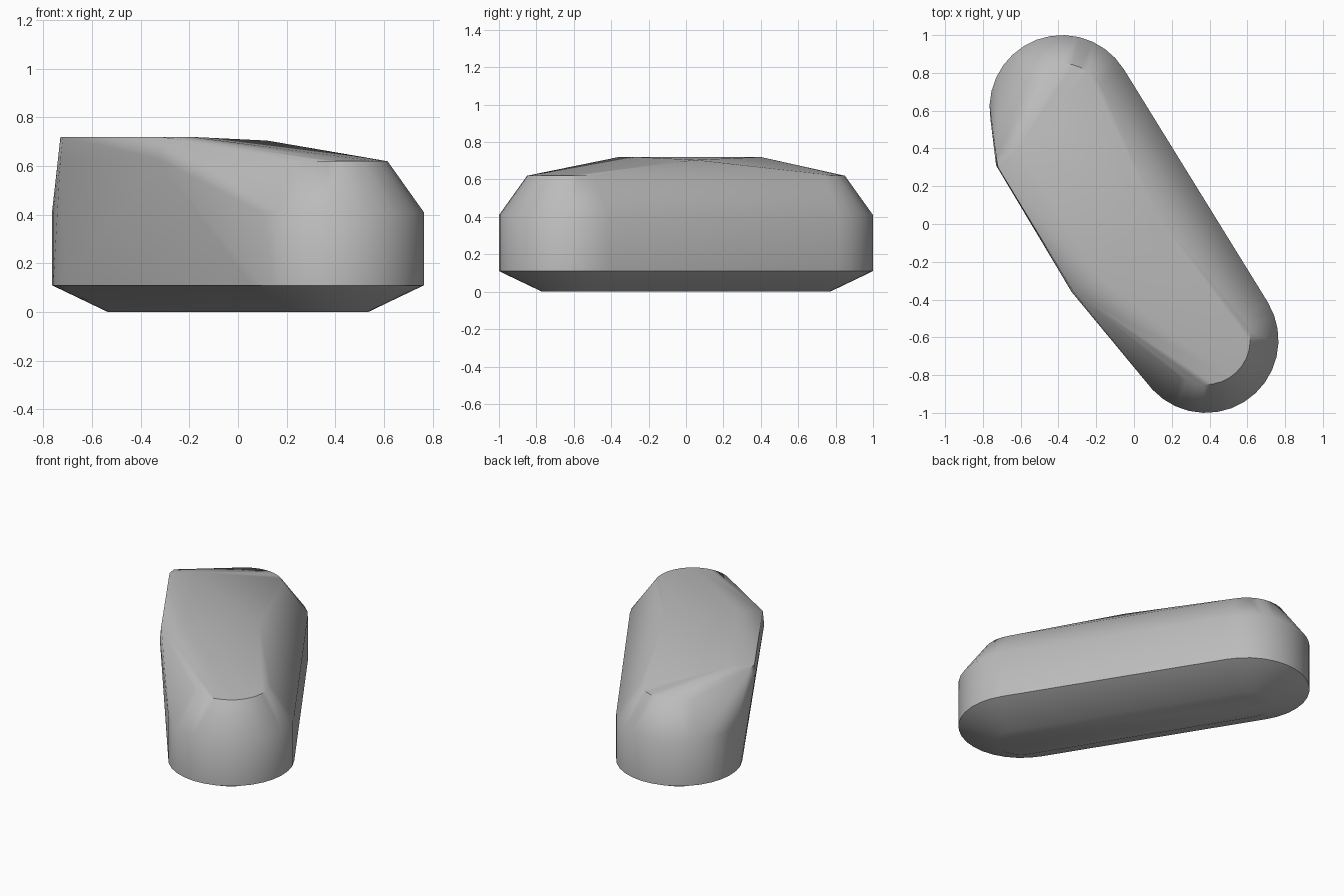
import bpy, bmesh, math
from mathutils import Vector

cube = bpy.data.objects.get("Cube")
if cube:
    bpy.data.objects.remove(cube)

stone = bpy.data.materials.new("mid grey")
stone.use_nodes = True
colour = (0.5, 0.5, 0.5, 1)
stone.diffuse_color = colour
stone.node_tree.nodes["Principled BSDF"].inputs["Base Color"].default_value = colour

END = Vector((0.38, -0.615))   # centre of one rounded end; the other is opposite
SEGMENTS = 16


def capsule_ring(radius, z):
    """Points of a level capsule outline: a half circle round each end."""
    heading = math.atan2(END.y, END.x)
    points = []
    for side in (0, 1):
        centre = END if side == 0 else -END
        for i in range(SEGMENTS + 1):
            a = heading + side * math.pi + math.pi * (i / SEGMENTS - 0.5)
            points.append((centre.x + radius * math.cos(a),
                           centre.y + radius * math.sin(a), z))
    return points


# Stacked outlines: base, lower rim, upper rim, shoulder
points = []
for radius, z in ((0.155, 0), (0.385, 0.11), (0.385, 0.41), (0.235, 0.62)):
    points += capsule_ring(radius, z)

# Raised crown with one overhanging flat side
TOP = 0.72
points += [(x, y, TOP) for x, y in ((-0.73, 0.36), (-0.72, 0.3), (-0.61, 0.4),
                                    (-0.32, -0.36), (-0.19, -0.27))]
points += [(0.12, 0.05, 0.705), (-0.73, 0.31, 0.63), (-0.33, -0.36, 0.63)]

# Wrap all outlines in one convex faceted body
bm = bmesh.new()
for p in points:
    bm.verts.new(p)
hull = bmesh.ops.convex_hull(bm, input=bm.verts)
loose = [v for v in bm.verts if not v.link_faces]
bmesh.ops.delete(bm, geom=loose, context='VERTS')
bmesh.ops.recalc_face_normals(bm, faces=bm.faces)

mesh = bpy.data.meshes.new("capsule_body")
bm.to_mesh(mesh)
bm.free()
mesh.materials.append(stone)
body = bpy.data.objects.new("capsule_body", mesh)
bpy.context.collection.objects.link(body)

bpy.ops.object.select_all(action='DESELECT')
body.select_set(True)
bpy.context.view_layer.objects.active = body
bpy.ops.object.shade_smooth_by_angle(angle=math.radians(42))
